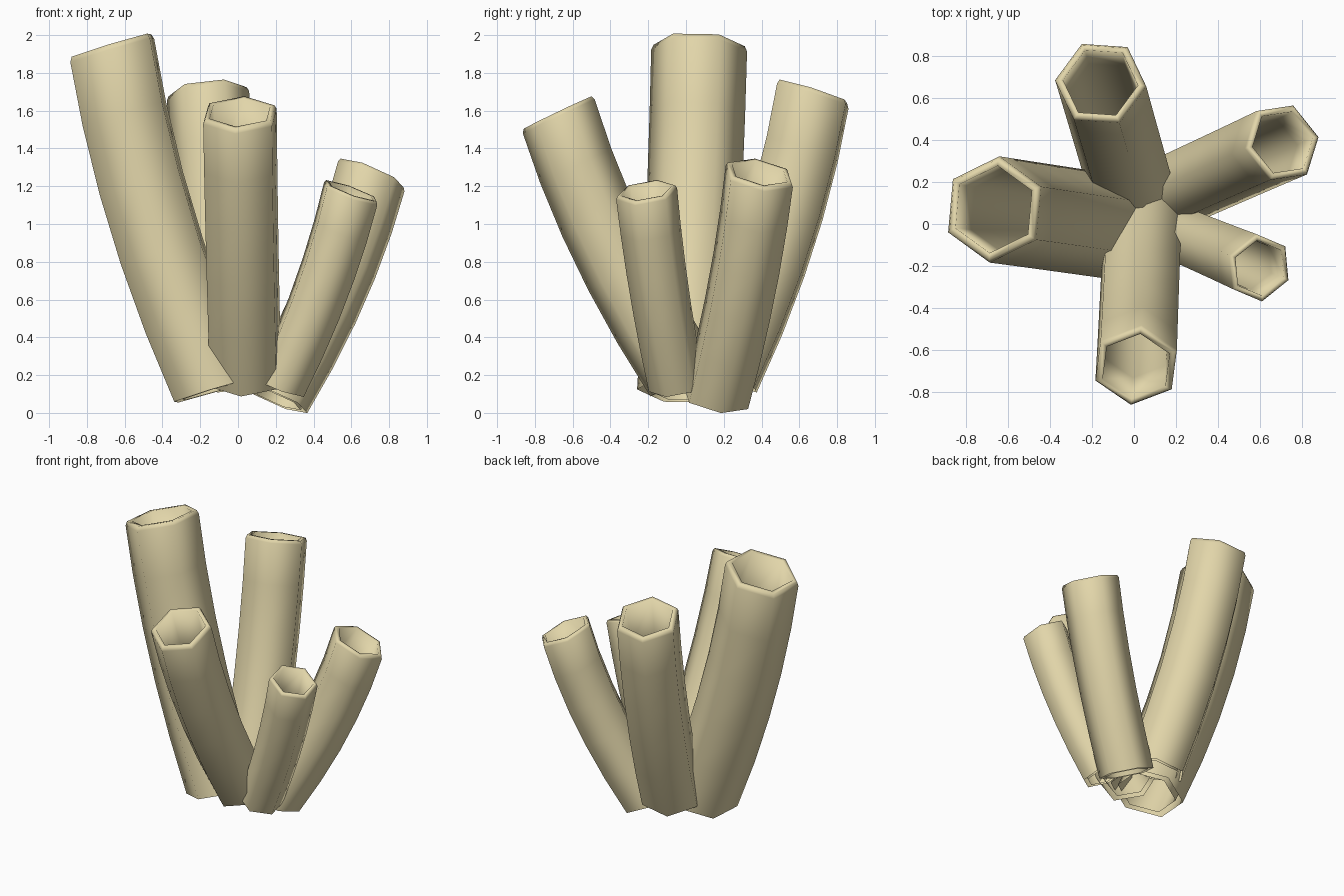
import bpy, bmesh, math
from mathutils import Vector

if "Cube" in bpy.data.objects:
    bpy.data.objects.remove(bpy.data.objects["Cube"])

mat = bpy.data.materials.new("pale_khaki")
mat.diffuse_color = (0.76, 0.67, 0.40, 1)
mat.use_nodes = True
mat.node_tree.nodes["Principled BSDF"].inputs["Base Color"].default_value = mat.diffuse_color
UP = Vector((0, 0, 1))
SIDES = 6


def tube(name, base, top, r_base, r_top, bulge, angle):
    """Bent six-sided hollow tube, every ring square to the straight axis."""
    p0, p2 = Vector(base), Vector(top)
    axis = (p2 - p0).normalized()
    out = Vector((axis.x, axis.y, 0)).normalized()
    p1 = (p0 + p2) / 2 + out * bulge * 2
    q = UP.rotation_difference(axis)
    bm = bmesh.new()

    def ring(t, scale=1.0):
        c = p0 * (1 - t) ** 2 + p1 * 2 * t * (1 - t) + p2 * t * t
        r = (r_base + (r_top - r_base) * t) * scale
        angles = [math.radians(angle) + math.tau * i / SIDES for i in range(SIDES)]
        return [bm.verts.new(c + q @ Vector((math.cos(a), math.sin(a), 0)) * r) for a in angles]

    # outer wall, narrow rim, then inner wall down the bore; foot left open
    rings = [ring(t) for t in (0, 0.2, 0.4, 0.6, 0.8, 0.985)]
    rings += [ring(1, 0.95), ring(1, 0.82)]
    rings += [ring(t, 0.80) for t in (0.8, 0.6, 0.4, 0.2, 0)]
    for a, b in zip(rings, rings[1:]):
        for i in range(SIDES):
            j = (i + 1) % SIDES
            bm.faces.new((a[i], a[j], b[j], b[i]))
    for f in bm.faces:
        f.smooth = True
    me = bpy.data.meshes.new(name)
    bm.to_mesh(me)
    bm.free()
    me.materials.append(mat)
    bpy.context.collection.objects.link(bpy.data.objects.new(name, me))


# name, foot centre, mouth centre, foot radius, mouth radius, bend, turn
tube("tall_left_tube", (-0.12, -0.01, 0.12), (-0.67, 0.07, 1.945), 0.25, 0.255, 0.065, 85)
tube("back_tube", (-0.02, 0.19, 0.175), (-0.16, 0.675, 1.70), 0.215, 0.22, 0.06, 115)
tube("front_tube", (0.04, -0.005, 0.175), (0.01, -0.68, 1.59), 0.205, 0.212, 0.06, 83)
tube("small_right_tube", (0.22, -0.05, 0.14), (0.60, -0.21, 1.175), 0.15, 0.165, 0.035, 97)
tube("right_back_tube", (0.20, 0.16, 0.075), (0.71, 0.39, 1.27), 0.185, 0.195, 0.055, 70)
